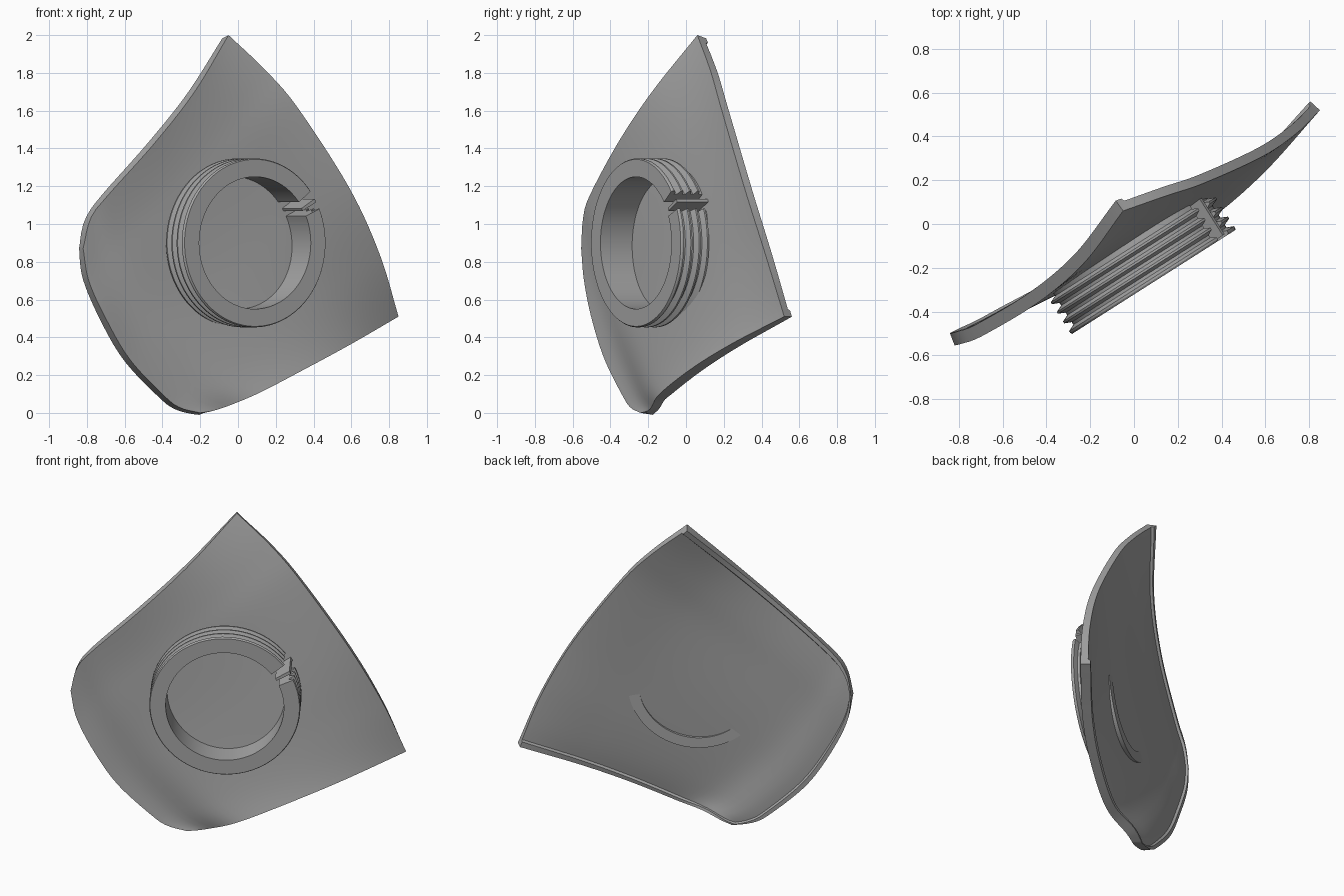
import bpy, bmesh, math
from mathutils import Vector

if "Cube" in bpy.data.objects:
    bpy.data.objects.remove(bpy.data.objects["Cube"])

grey = bpy.data.materials.new("plain grey")
grey.use_nodes = True
grey.diffuse_color = (0.38, 0.38, 0.38, 1)
grey.node_tree.nodes["Principled BSDF"].inputs["Base Color"].default_value = grey.diffuse_color


def finish(bm, name, angle):
    bmesh.ops.recalc_face_normals(bm, faces=bm.faces)
    mesh = bpy.data.meshes.new(name)
    bm.to_mesh(mesh)
    bm.free()
    mesh.materials.append(grey)
    obj = bpy.data.objects.new(name, mesh)
    bpy.context.collection.objects.link(obj)
    bpy.ops.object.select_all(action='DESELECT')
    obj.select_set(True)
    bpy.context.view_layer.objects.active = obj
    bpy.ops.object.shade_smooth_by_angle(angle=math.radians(angle))
    return obj


def spline(points):
    """Smooth curve through the points, returned as a function of arc length 0..1."""
    p = [Vector(q) for q in points]
    p = [2 * p[0] - p[1]] + p + [2 * p[-1] - p[-2]]
    dense = []
    for a, b, c, d in zip(p, p[1:], p[2:], p[3:]):
        for k in range(30):
            t = k / 30
            dense.append(0.5 * (2 * b + (c - a) * t + (2 * a - 5 * b + 4 * c - d) * t ** 2
                                + (3 * b - a - 3 * c + d) * t ** 3))
    dense.append(p[-2])
    dist = [0.0]
    for a, b in zip(dense, dense[1:]):
        dist.append(dist[-1] + (b - a).length)

    def at(t):
        s = t * dist[-1]
        for k in range(len(dense) - 1):
            if dist[k + 1] >= s:
                return dense[k].lerp(dense[k + 1], (s - dist[k]) / (dist[k + 1] - dist[k]))
        return dense[-1]
    return at


# Directions of the ring: across, up, and inward along its axis
across = Vector((0.843, 0.536, 0)).normalized()
up = Vector((0, 0, 1))
inward = Vector((-across.y, across.x, 0))
centre = Vector((0.09, -0.265, 0.9))

# Edges of the curved panel
top, right = (-0.05, 0.06, 2.0), (0.85, 0.52, 0.51)
left, bottom = (-0.82, -0.555, 0.87), (-0.2, -0.24, 0.0)
edge_top_right = spline([top, (0.15, 0.13, 1.81), (0.32, 0.187, 1.61), (0.59, 0.31, 1.19),
                         (0.75, 0.42, 0.84), right])
edge_top_left = spline([top, (-0.23, -0.18, 1.7), (-0.44, -0.36, 1.43), (-0.69, -0.51, 1.15),
                        (-0.78, -0.545, 1.03), left])
edge_left_bottom = spline([left, (-0.79, -0.54, 0.7), (-0.7, -0.5, 0.5), (-0.57, -0.43, 0.28),
                           (-0.38, -0.33, 0.08), (-0.3, -0.29, 0.025), bottom])
edge_right_bottom = spline([right, (0.6, 0.24, 0.365), (0.36, 0.03, 0.235), (0.1, -0.14, 0.1),
                            (-0.1, -0.19, 0.02), bottom])
T, R, L, B = map(Vector, (top, right, left, bottom))


def panel_point(u, v):
    ruled = (edge_top_right(u) * (1 - v) + edge_left_bottom(u) * v
             + edge_top_left(v) * (1 - u) + edge_right_bottom(v) * u)
    flat = T * (1 - u) * (1 - v) + R * u * (1 - v) + L * (1 - u) * v + B * u * v
    return ruled - flat + inward * 0.065 * 16 * u * v * (1 - u) * (1 - v)


# Panel: front skin, back skin with a raised rim on three sides, joined by walls
inner = [0.024 + 0.952 * k / 32 for k in range(33)]
params = [0, 0.019] + inner + [0.981, 1]
n = len(params)
bm = bmesh.new()
front = [[bm.verts.new(panel_point(u, v)) for v in params] for u in params]
for i in range(n - 1):
    for j in range(n - 1):
        bm.faces.new((front[i][j], front[i][j + 1], front[i + 1][j + 1], front[i + 1][j]))
bm.normal_update()
back = []
for i in range(n):
    row = []
    for j in range(n):
        rim = i < 2 or i > n - 3 or j > n - 3
        vert = front[i][j]
        row.append((vert.co - vert.normal * (0.06 if rim else 0.045)).copy())
    back.append(row)
back = [[bm.verts.new(co) for co in row] for row in back]
for i in range(n - 1):
    for j in range(n - 1):
        bm.faces.new((back[i][j], back[i + 1][j], back[i + 1][j + 1], back[i][j + 1]))
m = n - 1
border = ([(k, 0) for k in range(m)] + [(m, k) for k in range(m)]
          + [(m - k, m) for k in range(m)] + [(0, m - k) for k in range(m)])
for (a, b), (c, d) in zip(border, border[1:] + border[:1]):
    bm.faces.new((front[a][b], front[c][d], back[c][d], back[a][b]))
finish(bm, "curved_panel", 35)


def ring_point(radius, depth, angle):
    return (centre + across * radius * math.cos(angle) + up * radius * math.sin(angle)
            + inward * depth)


def sweep(name, profile, start, end, steps):
    """Turn a closed profile of (radius, depth) around the ring axis, with end caps."""
    bm = bmesh.new()
    loops = []
    for k in range(steps + 1):
        ang = math.radians(start + (end - start) * k / steps)
        loops.append([bm.verts.new(ring_point(r, d, ang)) for r, d in profile])
    count = len(profile)
    for one, two in zip(loops, loops[1:]):
        for k in range(count):
            q = (k + 1) % count
            bm.faces.new((one[k], one[q], two[q], two[k]))
    bm.faces.new(loops[0])
    bm.faces.new(loops[-1])
    return finish(bm, name, 28)


# Split ring with four ridges around the outside
bore, crest, groove, depth = 0.35, 0.447, 0.415, 0.225
profile = [(bore, 0), (crest - 0.005, 0)]
for k in range(4):
    d = 0.008 + k * 0.052
    profile += [(crest, d), (crest, d + 0.01), (groove, d + 0.024), (groove, d + 0.038)]
profile += [(groove, depth), (bore, depth)]
sweep("ridged_ring", profile, 38, 384, 96)

# Thin plate standing in the gap of the ring
sweep("gap_plate", [(bore, 0.01), (crest, 0.01), (crest, 0.21), (bore, 0.21)], 29, 31.5, 1)
